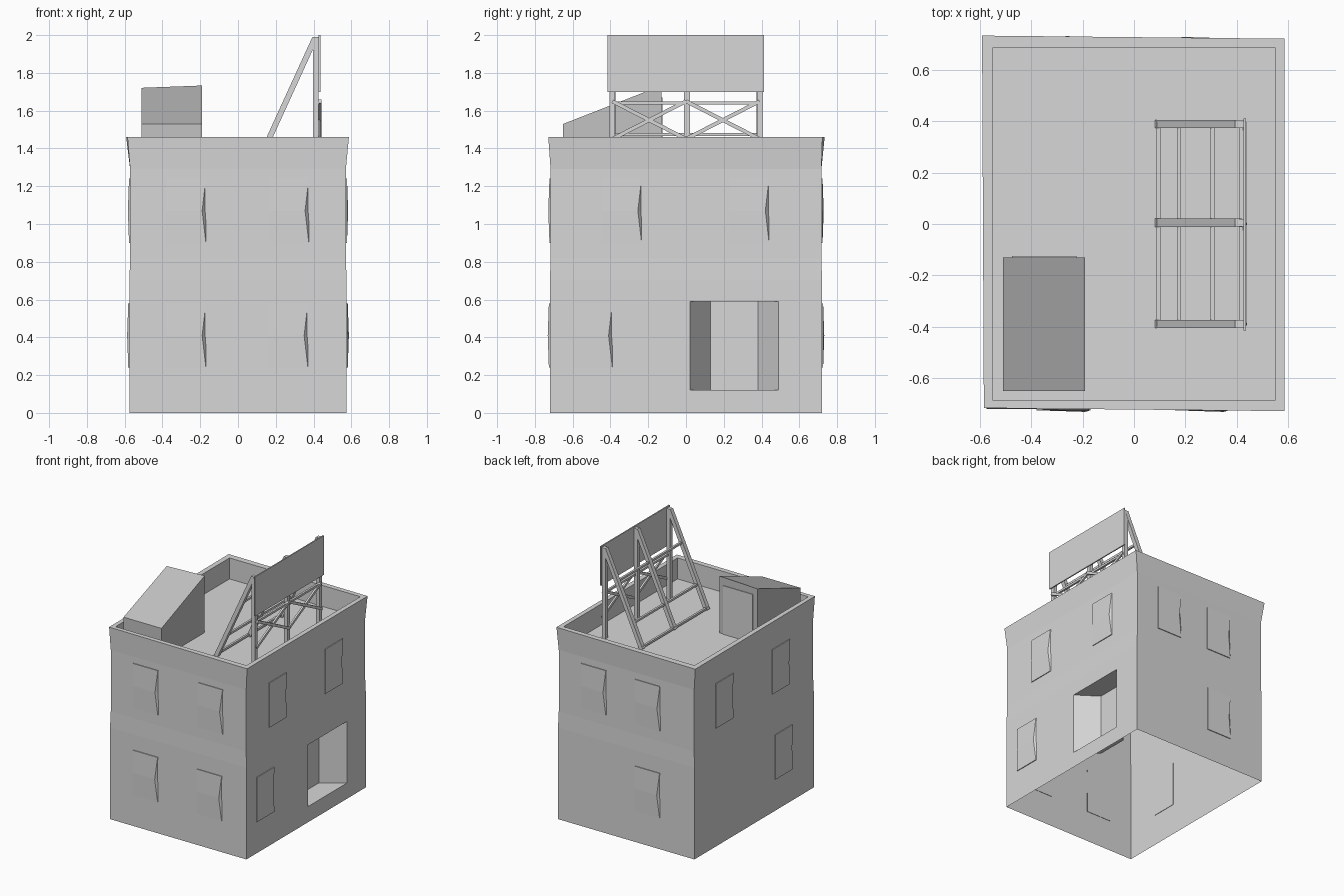
import bpy, bmesh, math
from mathutils import Vector

if "Cube" in bpy.data.objects:
    bpy.data.objects.remove(bpy.data.objects["Cube"])


def material(name, v):
    m = bpy.data.materials.new(name)
    m.use_nodes = True
    m.diffuse_color = (v, v, v, 1)
    m.node_tree.nodes["Principled BSDF"].inputs["Base Color"].default_value = (v, v, v, 1)
    return m


LIGHT = material("light grey", 0.68)
DARK = material("mid grey", 0.54)


def finish(name, bm, mat):
    bmesh.ops.recalc_face_normals(bm, faces=bm.faces)
    me = bpy.data.meshes.new(name)
    bm.to_mesh(me)
    bm.free()
    me.materials.append(mat)
    ob = bpy.data.objects.new(name, me)
    bpy.context.collection.objects.link(ob)
    return ob


def loft(name, rings, mat):
    """Skin a stack of equal-sized point rings and cap both ends."""
    bm = bmesh.new()
    loops = [[bm.verts.new(p) for p in r] for r in rings]
    n = len(loops[0])
    for a, b in zip(loops, loops[1:]):
        for i in range(n):
            j = (i + 1) % n
            bm.faces.new((a[i], a[j], b[j], b[i]))
    bm.faces.new(loops[0][::-1])
    bm.faces.new(loops[-1])
    return finish(name, bm, mat)


def rect(hx, hy, z):
    return [(-hx, -hy, z), (hx, -hy, z), (hx, hy, z), (-hx, hy, z)]


def box(name, x, y, z, mat):
    ring = lambda h: [(x[0], y[0], h), (x[1], y[0], h), (x[1], y[1], h), (x[0], y[1], h)]
    return loft(name, [ring(z[0]), ring(z[1])], mat)


def beam(name, a, b, w, d):
    """Rectangular bar from a to b: w across, d deep."""
    a, b = Vector(a), Vector(b)
    t = (b - a).normalized()
    s = t.cross(Vector((1, 0, 0)) if abs(t.x) < 0.1 else Vector((0, 1, 0))).normalized()
    u = t.cross(s)
    ring = lambda p: [p + s * i * w / 2 + u * j * d / 2 for i, j in ((-1, -1), (1, -1), (1, 1), (-1, 1))]
    return loft(name, [ring(a), ring(b)], LIGHT)


# Building shell: walls, slightly uneven flared cornice, parapet and sunken roof
ROOF = 1.30
cornice = [(-0.585, -0.717, 1.46), (0.587, -0.729, 1.46), (0.587, 0.722, 1.46), (-0.592, 0.734, 1.46)]
body = loft("building_shell", [
    rect(0.575, 0.72, 0), rect(0.575, 0.72, 0.70), rect(0.571, 0.717, 0.82),
    rect(0.571, 0.717, 1.29), cornice,
    rect(0.552, 0.686, 1.46), rect(0.552, 0.686, ROOF)], LIGHT)

# Splayed entrance cut into the right wall
mouth = lambda x, y0, y1: [(x, y0, 0.12), (x, y1, 0.12), (x, y1, 0.59), (x, y0, 0.59)]
k = 0.11 / 0.16
cutter = loft("entrance_cutter", [
    mouth(0.415, 0.13, 0.38),
    mouth(0.615, 0.13 - 0.2 * k, 0.38 + 0.2 * k)], LIGHT)
mod = body.modifiers.new("entrance", 'BOOLEAN')
mod.operation = 'DIFFERENCE'
mod.solver = 'EXACT'
mod.object = cutter
bpy.context.view_layer.objects.active = body
bpy.ops.object.modifier_apply(modifier="entrance")
bpy.data.objects.remove(cutter)

# Leave the underside open
bm = bmesh.new()
bm.from_mesh(body.data)
bmesh.ops.delete(bm, geom=[f for f in bm.faces if all(v.co.z < 0.001 for v in f.verts)],
                 context='FACES')
bm.to_mesh(body.data)
bm.free()

# Window plates: stepped on one side, a bowed wedge on the other
UP, LOW = 0.9, 0.24
WALLS = {"front": (1, -1), "back": (1, 1), "right_wall": (0, 1), "left_wall": (0, -1)}


def window(name, side, a, z):
    """a = lowest coordinate along the wall, z = sill height."""
    axis, sign = WALLS[side]
    lower = z < 0.5
    wall = (0.72 if lower else 0.717) if axis else (0.575 if lower else 0.571)

    def place(s, out, h):
        d = sign * (wall + out)
        return (s, d, h) if axis else (d, s, h)
    ends = (a, a + 0.21)
    s0, s1 = ends if side in ("front", "right_wall") else ends[::-1]
    inner = s1 + 0.02 * (1 if s0 > s1 else -1)
    ring = lambda h, e, bow: [place(s0, -0.003, h), place(s0, 0.006, h),
                              place(e, bow, h), place(s1, -0.003, h)]
    loft(name, [ring(z, s1, 0.006), ring(z + 0.17, inner, 0.012), ring(z + 0.34, s1, 0.006)], LIGHT)


layout = {
    "front": [(-0.38, UP), (0.165, UP), (-0.38, LOW), (0.16, LOW)],
    "back": [(-0.285, UP), (0.17, UP), (-0.285, LOW)],
    "right_wall": [(-0.445, UP), (0.23, UP), (-0.6, LOW)],
    "left_wall": [(0.25, UP), (-0.43, UP), (-0.46, LOW)],
}
for side, spots in layout.items():
    for i, (a, z) in enumerate(spots):
        window(f"{side}_window_{i + 1}", side, a, z)

# Rooftop stair shed with a roof sloping down to the front
side_profile = [(-0.65, ROOF), (-0.13, ROOF), (-0.13, 1.733), (-0.65, 1.53)]
loft("stair_shed", [[(x, y, z - (0.012 if x < -0.3 and z > 1.7 else 0)) for y, z in side_profile]
                    for x in (-0.51, -0.19)], DARK)
box("shed_door", (-0.475, -0.225), (-0.132, -0.125), (ROOF, 1.67), LIGHT)

# Thin billboard panel facing right
box("billboard_panel", (0.427, 0.436), (-0.415, 0.412), (1.70, 2.0), LIGHT)

# Posts and raking braces
for i, y in enumerate((-0.39, 0.005, 0.39)):
    beam(f"billboard_post_{i + 1}", (0.411, y, ROOF), (0.411, y, 1.99), 0.03, 0.03)
    beam(f"raking_brace_{i + 1}", (0.095, y, ROOF), (0.408, y, 1.985), 0.03, 0.032)

# Long rails tying the braces and posts together
for i, (x, z) in enumerate(((0.095, 1.315), (0.175, 1.475), (0.305, 1.76), (0.42, 1.64))):
    beam(f"long_rail_{i + 1}", (x, -0.4, z), (x, 0.4, z), 0.016, 0.016)

# Cross bracing under the panel
for i, (y0, y1) in enumerate(((-0.39, 0), (0, 0.39))):
    beam(f"cross_brace_up_{i + 1}", (0.428, y0, 1.45), (0.428, y1, 1.65), 0.02, 0.014)
    beam(f"cross_brace_down_{i + 1}", (0.434, y0, 1.65), (0.434, y1, 1.45), 0.02, 0.014)
